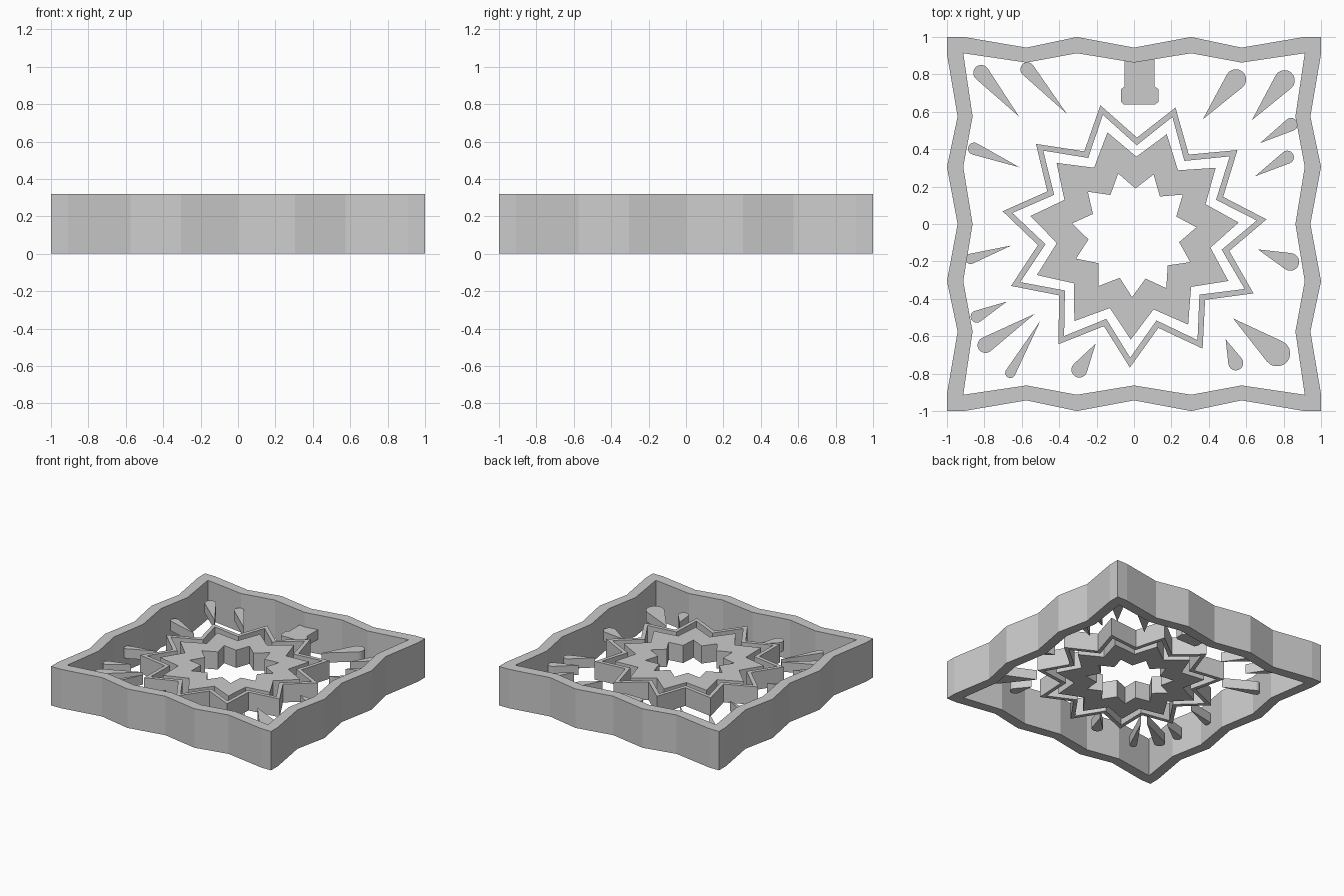
import bpy
from math import cos, sin, pi, radians, atan2, hypot, acos

if "Cube" in bpy.data.objects:
    bpy.data.objects.remove(bpy.data.objects["Cube"])


def plate(name, loops, z0, z1):
    """Flat plate from closed outlines (inner outlines become holes)."""
    cu = bpy.data.curves.new(name, 'CURVE')
    cu.dimensions = '2D'
    cu.fill_mode = 'BOTH'
    cu.extrude = (z1 - z0) / 2
    for pts in loops:
        sp = cu.splines.new('POLY')
        sp.points.add(len(pts) - 1)
        for p, (x, y) in zip(sp.points, pts):
            p.co = (x, y, 0, 1)
        sp.use_cyclic_u = True
    ob = bpy.data.objects.new(name, cu)
    ob.location.z = (z0 + z1) / 2
    bpy.context.collection.objects.link(ob)
    bpy.ops.object.select_all(action='DESELECT')
    ob.select_set(True)
    bpy.context.view_layer.objects.active = ob
    bpy.ops.object.convert(target='MESH')
    for f in bpy.context.object.data.polygons:
        f.use_smooth = False


def four_sides(side):
    """Repeat the top edge clockwise around the square."""
    pts = []
    for k in range(4):
        for x, y in side:
            for _ in range(k):
                x, y = y, -x
            pts.append((x, y))
    return pts


def star(r_tip, r_valley, n=11, cx=0.0, cy=-0.055, start=104.6):
    pts = []
    for i in range(2 * n):
        a = radians(start) - i * pi / n
        r = r_valley if i % 2 else r_tip
        pts.append((cx + r * cos(a), cy + r * sin(a)))
    return pts


def drop(tx, ty, ex, ey, width):
    """Teardrop with its point at t and its round end reaching e."""
    r, length = width / 2, hypot(ex - tx, ey - ty)
    a = atan2(ey - ty, ex - tx)
    d = length - r
    cx, cy = tx + d * cos(a), ty + d * sin(a)
    half = pi - acos(r / d)
    n = 10
    arc = [a - half + 2 * half * i / n for i in range(n + 1)]
    return [(tx, ty)] + [(cx + r * cos(t), cy + r * sin(t)) for t in arc]


# Wavy square frame
outer = [(-1, 1), (-.91, 1), (-.575, .943), (-.305, 1), (0, .943),
         (.305, 1), (.575, .943), (.91, 1)]
inner = [(-.913, .913), (-.575, .863), (-.305, .913), (0, .863),
         (.305, .913), (.575, .863)]
plate("frame", [four_sides(outer), four_sides(inner)], 0, .32)

# Thin outer star band and broad inner star
plate("star_band", [star(.713, .517), star(.66, .476)], .10, .25)
plate("inner_star", [star(.563, .415), star(.336, .245)], .10, .245)

# Tab hanging from the back wall
plate("tab", [[(-.05, .885), (-.05, .735), (-.07, .72), (-.07, .655), (-.055, .64),
               (.115, .64), (.132, .655), (.132, .72), (.11, .735), (.11, .885)]],
      .12, .20)

# Scattered teardrops: tip, round end, width
drops = [
    (-.615, .575, -.845, .84, .085), (-.36, .59, -.595, .855, .075),
    (.368, .56, .58, .815, .11), (.63, .555, .84, .81, .11),
    (.673, .432, .87, .55, .07), (.647, .255, .85, .375, .07),
    (-.612, .303, -.885, .415, .065), (.663, -.136, .88, -.22, .095),
    (-.655, -.115, -.90, -.195, .055), (-.68, -.415, -.87, -.51, .065),
    (-.53, -.48, -.83, -.67, .085), (-.50, -.516, -.675, -.82, .055),
    (-.205, -.64, -.315, -.815, .085), (.49, -.617, .56, -.78, .08),
    (.53, -.505, .82, -.735, .14),
]
for i, d in enumerate(drops):
    plate(f"teardrop_{i + 1}", [drop(*d)], .12, .20)
